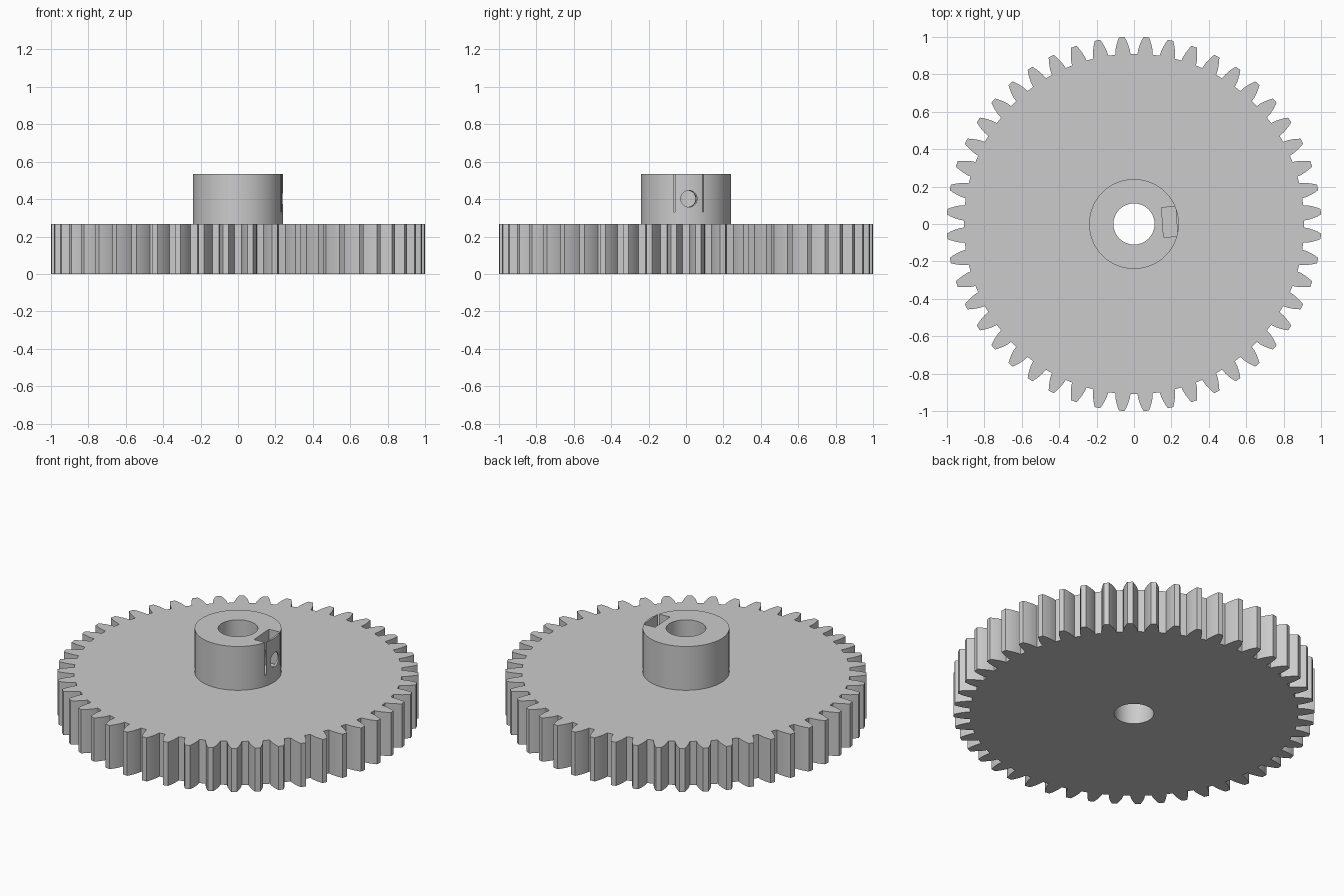
import bpy
import bmesh
from math import sin, cos, pi, radians
from mathutils import Matrix, Vector

TEETH = 48
PITCH = 2 * pi / TEETH
WHEEL_TOP = 0.267
HUB_TOP = 0.535
SCREW_TURN = Matrix.Rotation(PITCH / 2, 4, 'Z')

cube = bpy.data.objects.get("Cube")
if cube:
    bpy.data.objects.remove(cube)

metal = bpy.data.materials.new("plain grey")
metal.use_nodes = True
grey = (0.6, 0.6, 0.6, 1)
metal.diffuse_color = grey
metal.node_tree.nodes["Principled BSDF"].inputs["Base Color"].default_value = grey


def make_object(name, bm):
    bmesh.ops.recalc_face_normals(bm, faces=bm.faces)
    mesh = bpy.data.meshes.new(name)
    bm.to_mesh(mesh)
    bm.free()
    mesh.materials.append(metal)
    obj = bpy.data.objects.new(name, mesh)
    bpy.context.collection.objects.link(obj)
    return obj


def prism(name, outline, z0, z1):
    bm = bmesh.new()
    face = bm.faces.new([bm.verts.new((x, y, z0)) for x, y in outline])
    up = bmesh.ops.extrude_face_region(bm, geom=[face])["geom"]
    verts = [v for v in up if isinstance(v, bmesh.types.BMVert)]
    bmesh.ops.translate(bm, verts=verts, vec=(0, 0, z1 - z0))
    return make_object(name, bm)


def circle(radius, steps):
    return [(radius * cos(2 * pi * i / steps), radius * sin(2 * pi * i / steps))
            for i in range(steps)]


def combine(target, tool, operation):
    tool.hide_render = True
    mod = target.modifiers.new(tool.name, 'BOOLEAN')
    mod.operation = operation
    mod.solver = 'EXACT'
    mod.object = tool
    bpy.context.view_layer.objects.active = target
    bpy.ops.object.modifier_apply(modifier=mod.name)
    bpy.data.objects.remove(tool)


# toothed wheel: (radius, half thickness) along one flank, root to tip
flank = [(0.91, 0.041), (0.935, 0.038), (0.96, 0.0314), (0.982, 0.0235), (1.001, 0.015)]
outline = []
for t in range(TEETH):
    middle = (t + 0.5) * PITCH
    for side, points in ((-1, flank), (1, flank[::-1])):
        for r, half in points:
            a = middle + side * half / r
            outline.append((r * cos(a), r * sin(a)))
gear = prism("spur_gear", outline, 0, WHEEL_TOP)

# hub, overlapping into the wheel
combine(gear, prism("hub", circle(0.24, 128), 0.1, HUB_TOP), 'UNION')

# shaft bore
combine(gear, prism("bore_cutter", circle(0.11, 96), -0.1, 0.7), 'DIFFERENCE')

# nut slot in the hub wall, open at the top
slot = prism("nut_slot_cutter",
             [(0.153, -0.081), (0.228, -0.081), (0.228, 0.078), (0.153, 0.078)],
             0.33, 0.7)
slot.data.transform(SCREW_TURN)
combine(gear, slot, 'DIFFERENCE')

# set screw hole from the outside to the bore
screw = prism("screw_hole_cutter", circle(0.044, 32), 0.05, 0.3)
screw.data.transform(SCREW_TURN @ Matrix.Translation(Vector((0, 0, 0.402)))
                     @ Matrix.Rotation(pi / 2, 4, 'Y'))
combine(gear, screw, 'DIFFERENCE')

# smooth round walls, sharp edges
bpy.ops.object.select_all(action='DESELECT')
gear.select_set(True)
bpy.context.view_layer.objects.active = gear
bpy.ops.object.shade_smooth_by_angle(angle=radians(25))
